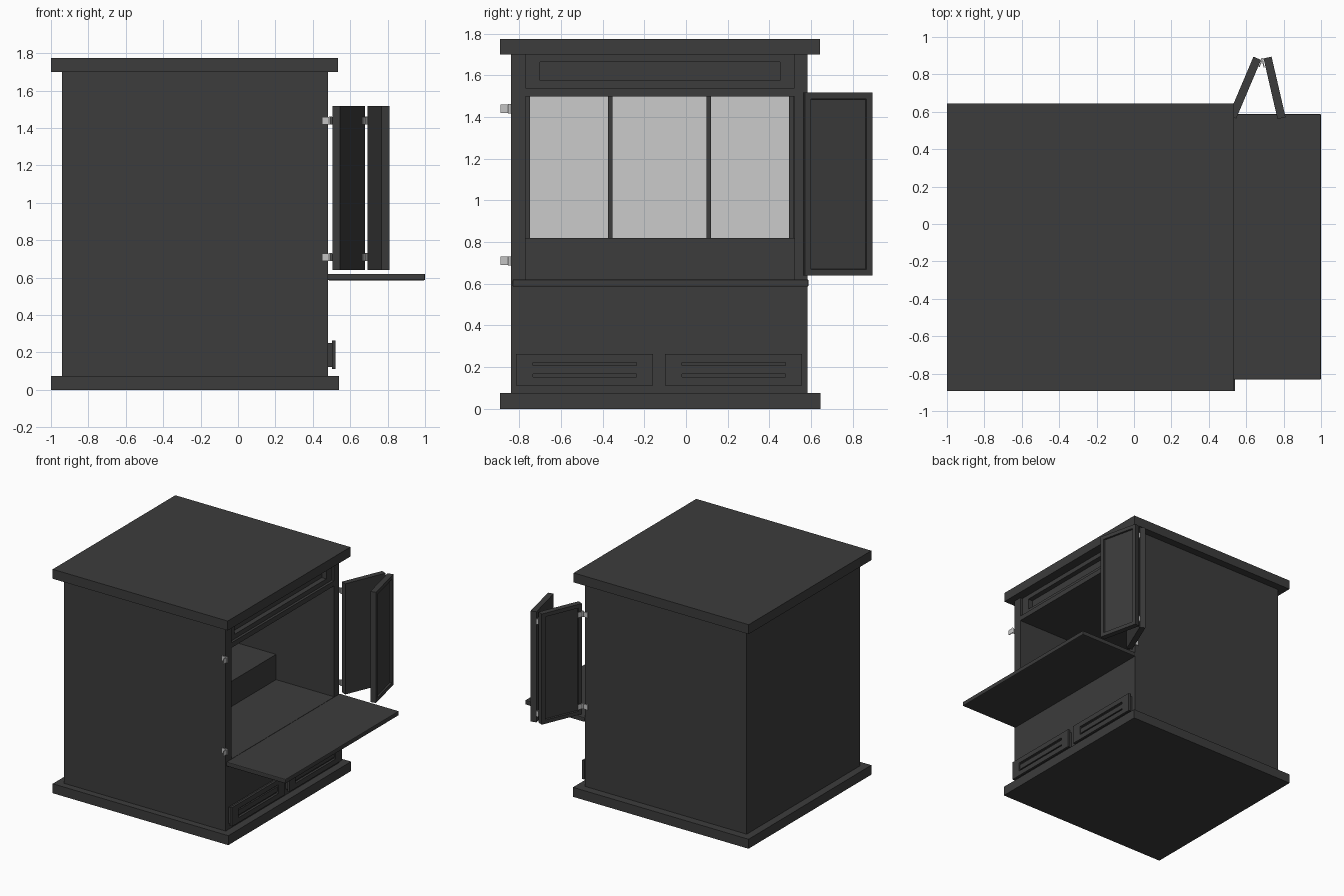
import bpy, bmesh, math
from mathutils import Matrix, Vector

if "Cube" in bpy.data.objects:
    bpy.data.objects.remove(bpy.data.objects["Cube"])


def material(name, rgb):
    m = bpy.data.materials.new(name)
    m.diffuse_color = (*rgb, 1)
    m.use_nodes = True
    m.node_tree.nodes["Principled BSDF"].inputs["Base Color"].default_value = m.diffuse_color
    return m


DARK = material("charcoal", (0.045, 0.045, 0.045))
PALE = material("pale_grey", (0.6, 0.6, 0.6))
SILVER = material("silver", (0.55, 0.55, 0.55))


def finish(bm, name, mat):
    me = bpy.data.meshes.new(name)
    bm.to_mesh(me)
    bm.free()
    me.materials.append(mat)
    ob = bpy.data.objects.new(name, me)
    bpy.context.collection.objects.link(ob)
    return ob


def add_box(bm, x, y, z):
    """Add a box from (min, max) ranges."""
    size = [b - a for a, b in (x, y, z)]
    mid = [(a + b) / 2 for a, b in (x, y, z)]
    bmesh.ops.create_cube(bm, size=1, matrix=Matrix.Translation(mid) @ Matrix.Diagonal((*size, 1)))


def box(name, x, y, z, mat=DARK):
    bm = bmesh.new()
    add_box(bm, x, y, z)
    return finish(bm, name, mat)


def frame(name, x, y, z, my, mz):
    """Rectangular frame facing +x, with border widths my and mz."""
    bm = bmesh.new()
    for a in ((z[0], z[0] + mz), (z[1] - mz, z[1])):
        add_box(bm, x, y, a)
    for a in ((y[0], y[0] + my), (y[1] - my, y[1])):
        add_box(bm, x, a, (z[0] + mz, z[1] - mz))
    return finish(bm, name, DARK)


# base and top slabs
box("base_slab", (-1, 0.54), (-0.893, 0.645), (0, 0.075))
box("top_slab", (-1, 0.535), (-0.893, 0.643), (1.7, 1.775))

# carcass: solid lower block, walls, back and ceiling
box("lower_body", (-0.94, 0.48), (-0.84, 0.582), (0.075, 0.62))
box("left_wall", (-0.94, 0.48), (-0.84, -0.77), (0.62, 1.7))
box("right_wall", (-0.94, 0.48), (0.52, 0.582), (0.62, 1.7))
box("back_wall", (-0.94, -0.90), (-0.77, 0.52), (0.62, 1.7))
box("ceiling_rail", (-0.90, 0.48), (-0.77, 0.52), (1.5, 1.54))

# frieze above the opening
Y = (-0.77, 0.52)
frame("frieze_frame", (0.42, 0.46), Y, (1.54, 1.7), 0.07, 0.036)
box("frieze_panel", (0.39, 0.42), Y, (1.54, 1.7))

# inner step, pale back panels and their uprights
box("inner_step", (-0.90, -0.03), Y, (0.62, 0.82))
for i, (a, b) in enumerate(((-0.75, -0.375), (-0.353, 0.1), (0.12, 0.495))):
    box(f"back_panel_{i}", (-0.90, -0.893), (a, b), (0.82, 1.5), PALE)
for i, y in enumerate((-0.76, -0.364, 0.11, 0.507)):
    box(f"upright_{i}", (-0.90, -0.86), (y - 0.011, y + 0.011), (0.82, 1.5))

# fold-out desk leaf
leaf = box("desk_leaf", (0.48, 1.0), (-0.832, 0.588), (0.586, 0.621))
bev = leaf.modifiers.new("edge", "BEVEL")
bev.width, bev.segments = 0.006, 2

# drawers with slot handles
for i, y in enumerate(((-0.815, -0.158), (-0.1, 0.557))):
    box(f"drawer_box_{i}", (0.48, 0.502), (y[0] + 0.01, y[1] - 0.01), (0.122, 0.252))
    frame(f"drawer_front_{i}", (0.502, 0.52), y, (0.113, 0.263), 0.08, 0.04)
    box(f"drawer_grip_{i}", (0.50, 0.514), (y[0] + 0.08, y[1] - 0.08), (0.168, 0.208))


# folding door leaves: recessed panel on the outer face
def door(name, a, b, outer):
    a, b = Vector((*a, 0)), Vector((*b, 0))
    d = b - a
    bm = bmesh.new()
    add_box(bm, (0, d.length), (-0.022, 0.022), (0.64, 1.517))
    bm.normal_update()
    face = [f for f in bm.faces if f.normal.y * outer > 0.9]
    bmesh.ops.inset_region(bm, faces=face, thickness=0.042)
    bmesh.ops.inset_region(bm, faces=face, thickness=0.003, depth=-0.013)
    turn = Matrix.Translation(a) @ Matrix.Rotation(math.atan2(d.y, d.x), 4, 'Z')
    bmesh.ops.transform(bm, matrix=turn, verts=bm.verts)
    return finish(bm, name, DARK)


door("inner_door_leaf", (0.526, 0.572), (0.659, 0.886), 1)
door("outer_door_leaf", (0.789, 0.566), (0.714, 0.890), -1)


# hinges: two plates joined by a barrel, at two heights
def hinge(name, pin, angles, z):
    bm = bmesh.new()
    for ang in angles:
        part = bmesh.ops.create_cube(bm, size=1, matrix=Matrix.Translation((*pin, z))
                                     @ Matrix.Rotation(math.radians(ang), 4, 'Z')
                                     @ Matrix.Translation((0.022, 0, 0))
                                     @ Matrix.Diagonal((0.044, 0.006, 0.04, 1)))
    bmesh.ops.create_cone(bm, cap_ends=True, segments=12, radius1=0.008, radius2=0.008,
                          depth=0.044, matrix=Matrix.Translation((*pin, z)))
    return finish(bm, name, SILVER)


for i, z in enumerate((0.71, 1.44)):
    hinge(f"left_hinge_{i}", (0.494, -0.846), (180, -90), z)
    hinge(f"right_hinge_{i}", (0.494, 0.588), (180, 67), z)
    hinge(f"fold_hinge_{i}", (0.686, 0.880), (-113, -77), z)
